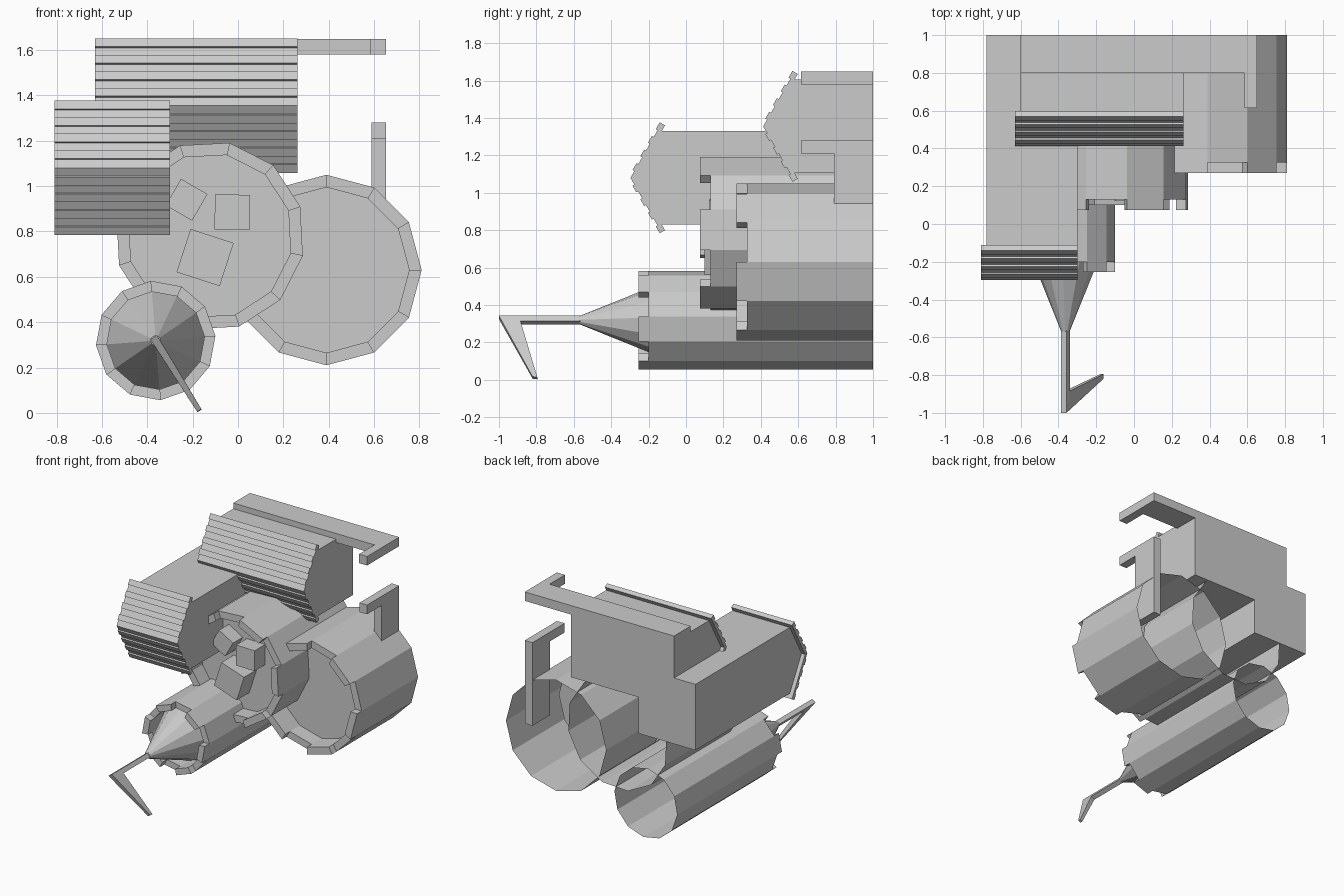
import bpy, bmesh, math
from mathutils import Vector, Matrix

if "Cube" in bpy.data.objects:
    bpy.data.objects.remove(bpy.data.objects["Cube"])


def finish(name, bm):
    bmesh.ops.recalc_face_normals(bm, faces=bm.faces[:])
    me = bpy.data.meshes.new(name)
    bm.to_mesh(me)
    bm.free()
    ob = bpy.data.objects.new(name, me)
    bpy.context.collection.objects.link(ob)
    return ob


def loft(name, rings, caps=(True, True)):
    """Join equal-length rings of points with quads."""
    bm = bmesh.new()
    vs = [[bm.verts.new(p) for p in r] for r in rings]
    n = len(rings[0])
    for a, b in zip(vs, vs[1:]):
        for i in range(n):
            j = (i + 1) % n
            bm.faces.new((a[i], a[j], b[j], b[i]))
    if caps[0]:
        bm.faces.new(vs[0])
    if caps[1]:
        bm.faces.new(vs[-1])
    return finish(name, bm)


def box(name, x0, x1, y0, y1, z0, z1):
    return loft(name, [[(x0, y, z), (x1, y, z), (x1, y, Z), (x0, y, Z)]
                       for y, z, Z in ((y0, z0, z1), (y1, z0, z1))])


def extrude_x(name, prof, x0, x1):
    return loft(name, [[(x, y, z) for y, z in prof] for x in (x0, x1)])


def circle(cx, cz, r, y, rot, n=12):
    return [(cx + r * math.cos(math.radians(rot) + i * math.tau / n), y,
             cz + r * math.sin(math.radians(rot) + i * math.tau / n)) for i in range(n)]


def barrel(name, cx, cz, r, ri, y_rim, rot, odd, tooth=0.055, deep=0.12):
    # open-backed shell with a recessed front floor
    rings = [circle(cx, cz, r, 1, rot), circle(cx, cz, r, y_rim, rot),
             circle(cx, cz, ri, y_rim, rot), circle(cx, cz, ri, y_rim + deep, rot)]
    loft(name, rings, (False, True))
    # alternating rim teeth
    for i in range(odd, 12, 2):
        j = (i + 1) % 12
        base = [rings[1][i], rings[1][j], rings[2][j], rings[2][i]]
        loft(name + "_tooth", [base, [(x, y - tooth, z) for x, y, z in base]])


# three barrels
barrel("large_barrel", 0.39, 0.63, 0.42, 0.365, 0.325, 0, 1)
barrel("middle_barrel", -0.125, 0.78, 0.42, 0.365, 0.13, -12, 0)
barrel("small_barrel", -0.363, 0.319, 0.264, 0.216, -0.20, 4.5, 1)

# loose cubes inside the middle barrel
for x, y, z, s, a in ((-0.145, 0.20, 0.685, 0.20, 18), (-0.025, 0.20, 0.885, 0.155, 1),
                      (-0.227, 0.20, 0.94, 0.135, 30)):
    bm = bmesh.new()
    bmesh.ops.create_cube(bm, size=s, matrix=Matrix.Translation((x, y, z))
                          @ Matrix.Rotation(math.radians(a), 4, 'Y'))
    finish("cube_cargo", bm)

# cone and hooked spike on the small barrel
loft("nose_cone", [circle(-0.363, 0.319, 0.216, -0.09, 4.5),
                   circle(-0.363, 0.319, 0.022, -0.57, 4.5)])
c = Vector((-0.363, 0, 0.319))
d, n = Vector((0.53, 0, -0.85)), Vector((0.85, 0, 0.53))


def spike_ring(d0, y0, d1, y1, w):
    return [c + d * dd + n * s + Vector((0, y, 0))
            for dd, y, s in ((d0, y0, -w), (d0, y0, w), (d1, y1, w), (d1, y1, -w))]


loft("hooked_spike", [spike_ring(-0.017, -0.55, 0.017, -0.55, 0.017),
                      spike_ring(-0.017, -1.0, 0.017, -0.885, 0.017),
                      spike_ring(0.362, -0.82, 0.365, -0.795, 0.011)])


# wedge-fronted block with a ribbed front cladding
def ribbed_block(name, x0, x1, yp, zc, x_plate):
    h, k = 0.25, 0.15
    extrude_x(name, [(1, zc - h), (1, zc + h), (yp + k + 0.02, zc + h),
                     (yp + 0.02, zc), (yp + k + 0.02, zc - h)], x0, x1)
    t = Vector((0.165, 0.29)).normalized()      # direction up the slope
    m = Vector((-t.y, t.x))                     # outward normal
    L, steps = 0.335, 8
    tip = Vector((yp + 0.013, zc))
    upper = []
    for i in range(steps):                      # stepped ribs along the slope
        o = m * (0.011 if i % 2 else 0.0)
        a, b = L * i / steps, L * (i + 1) / steps
        upper += [tip + t * a + o, tip + t * b + o]
    inner_end = tip + t * L - m * 0.022
    lower = [Vector((p.x, 2 * zc - p.y)) for p in upper]
    prof = lower[:0:-1] + upper + [inner_end, Vector((yp + 0.04, zc)),
                                   Vector((inner_end.x, 2 * zc - inner_end.y))]
    extrude_x(name + "_ribs", [tuple(p) for p in prof], x_plate, x1)


ribbed_block("left_block", -0.78, -0.30, -0.31, 1.08, -0.81)
ribbed_block("upper_block", -0.60, 0.263, 0.40, 1.355, -0.63)

# top rail and rear bracket, each with a forward arm
box("top_rail", -0.60, 0.652, 0.80, 1.0, 1.58, 1.648)
box("top_rail_arm", 0.585, 0.652, 0.615, 0.80, 1.58, 1.648)
box("bracket_post", 0.588, 0.652, 0.79, 1.0, 0.65, 1.28)
box("bracket_arm", 0.588, 0.652, 0.615, 0.79, 1.21, 1.28)
